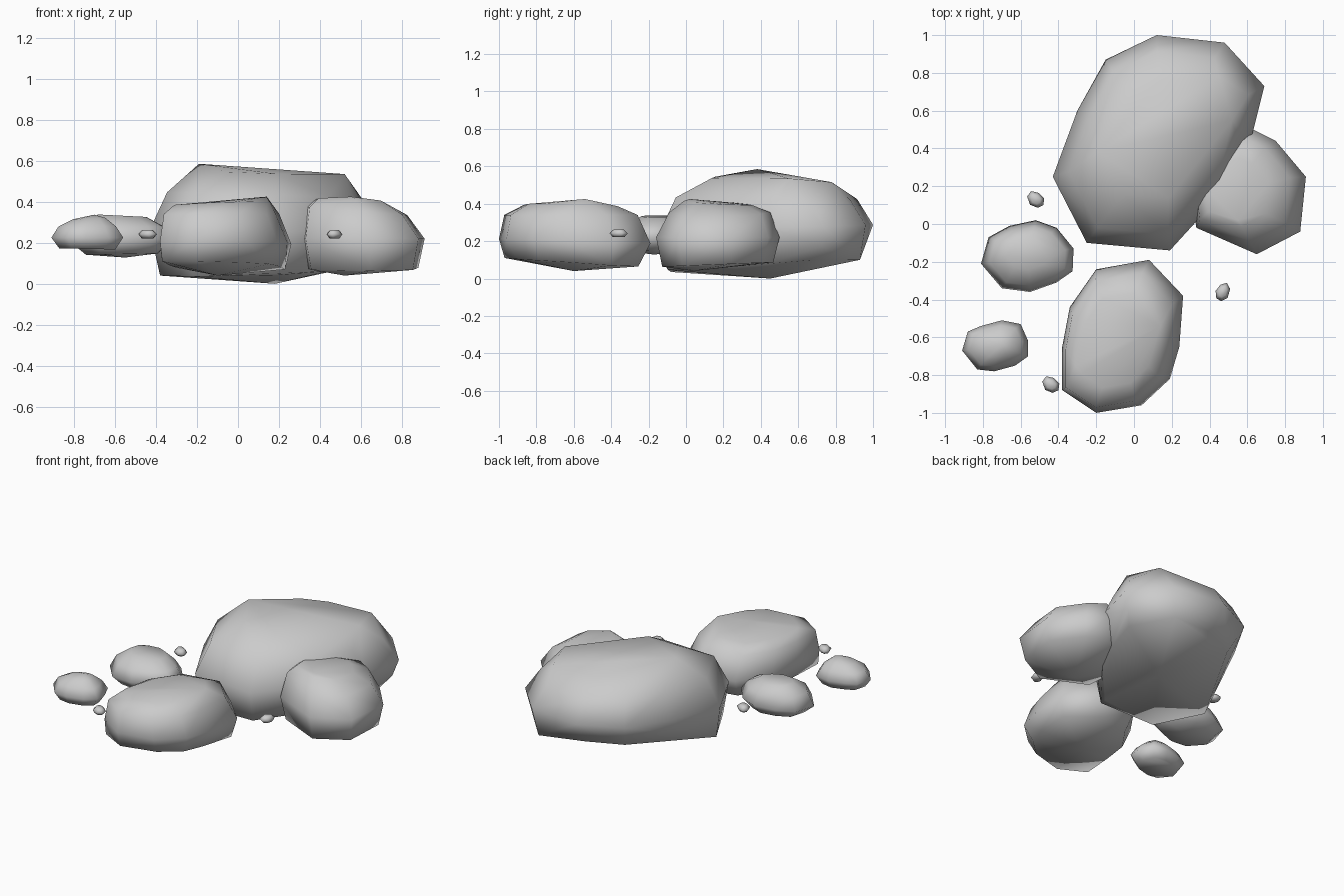
import bpy, bmesh


def rock(name, outline, levels, extra=()):
    """Convex boulder: plan outline stacked as scaled, shifted, tilted rings.
    level = (z, scale, shift x, shift y, slope along x, slope along y)"""
    cx = (min(p[0] for p in outline) + max(p[0] for p in outline)) / 2
    cy = (min(p[1] for p in outline) + max(p[1] for p in outline)) / 2
    bm = bmesh.new()
    for z, s, dx, dy, ax, ay in levels:
        for x, y in outline:
            u, v = (x - cx) * s, (y - cy) * s
            bm.verts.new((cx + u + dx, cy + v + dy, z + ax * u + ay * v))
    for p in extra:
        bm.verts.new(p)
    res = bmesh.ops.convex_hull(bm, input=bm.verts[:])
    junk = {e for e in res["geom_interior"] + res["geom_unused"]
            if isinstance(e, bmesh.types.BMVert)}
    bmesh.ops.delete(bm, geom=list(junk), context='VERTS')
    bmesh.ops.recalc_face_normals(bm, faces=bm.faces[:])
    for f in bm.faces:
        f.smooth = True
    me = bpy.data.meshes.new(name)
    bm.to_mesh(me)
    bm.free()
    ob = bpy.data.objects.new(name, me)
    bpy.context.collection.objects.link(ob)
    return ob


# Main boulder at the back
rock("large_boulder",
     [(.12, 1), (.48, .96), (.69, .73), (.62, .45), (.50, .20), (.19, -.14),
      (-.25, -.10), (-.43, .25), (-.30, .60), (-.15, .87)],
     [(.085, .82, .01, -.01, -.02, .09), (.27, 1, 0, 0, 0, .03),
      (.43, .85, 0, 0, -.03, -.01), (.525, .55, .02, .02, -.04, -.04)],
     [(.18, .45, 0), (-.19, .38, .585), (.52, .55, .535), (.45, .78, .515),
      (-.38, .22, .04), (-.22, -.08, .035), (.18, -.10, .05),
      (.65, .72, .17), (.45, .93, .10)])

# Front boulder
rock("front_boulder",
     [(.08, -.19), (.26, -.38), (.24, -.65), (.19, -.82), (.04, -.96), (-.20, -1),
      (-.38, -.88), (-.38, -.65), (-.34, -.44), (-.20, -.24)],
     [(.085, .84, 0, 0, 0, -.06), (.20, 1, 0, 0, 0, -.03),
      (.34, .88, -.02, -.02, 0, 0), (.39, .62, -.02, -.02, .04, -.03)],
     [(-.10, -.60, .04), (.14, -.54, .425), (-.37, -.88, .11), (.23, -.40, .07),
      (-.20, -.97, .11), (-.31, -.75, .385)])

# Right boulder, leaning into the main one
rock("right_boulder",
     [(.63, .50), (.75, .44), (.91, .25), (.88, -.04), (.65, -.16), (.33, -.02),
      (.30, .20), (.42, .42)],
     [(.075, .90, 0, 0, 0, .04), (.22, 1, 0, 0, 0, 0),
      (.355, .82, -.03, .01, -.08, 0), (.405, .55, -.06, 0, -.04, -.06)],
     [(.52, .04, .04), (.55, .02, .425)])

# Two smaller stones on the left
rock("left_stone",
     [(-.52, .02), (-.41, -.02), (-.32, -.13), (-.325, -.25), (-.41, -.31),
      (-.55, -.36), (-.70, -.34), (-.81, -.21), (-.77, -.07), (-.66, -.01)],
     [(.145, .72, 0, 0, .02, 0), (.21, 1, 0, 0, .05, 0),
      (.28, .82, 0, 0, 0, 0), (.332, .48, 0, .02, -.05, 0)],
     [(-.55, -.17, .128)])
rock("far_left_stone",
     [(-.70, -.51), (-.60, -.53), (-.56, -.62), (-.56, -.70), (-.63, -.75),
      (-.74, -.78), (-.83, -.77), (-.91, -.67), (-.88, -.57), (-.81, -.54)],
     [(.17, .78, 0, 0, -.02, 0), (.225, 1, 0, 0, 0, 0),
      (.28, .80, 0, 0, 0, 0), (.318, .45, .01, 0, .04, 0)],
     [(-.70, -.64, .337)])

# Pebbles: centre, x scale (negative mirrors) and y scale
PEBBLE = [(-.025, .044), (.015, .035), (.045, .005), (.04, -.03), (.01, -.044),
          (-.03, -.028), (-.046, .015)]
for i, (px, py, sx, sy) in enumerate([(-.52, .13, 1, 1), (-.44, -.85, 1, 1),
                                      (.47, -.36, -.85, 1.1)]):
    rock(f"pebble_{i + 1}", [(px + x * sx, py + y * sy) for x, y in PEBBLE],
         [(.222, .65, 0, 0, 0, 0), (.242, 1, 0, 0, 0, 0), (.263, .55, 0, 0, 0, 0)])
